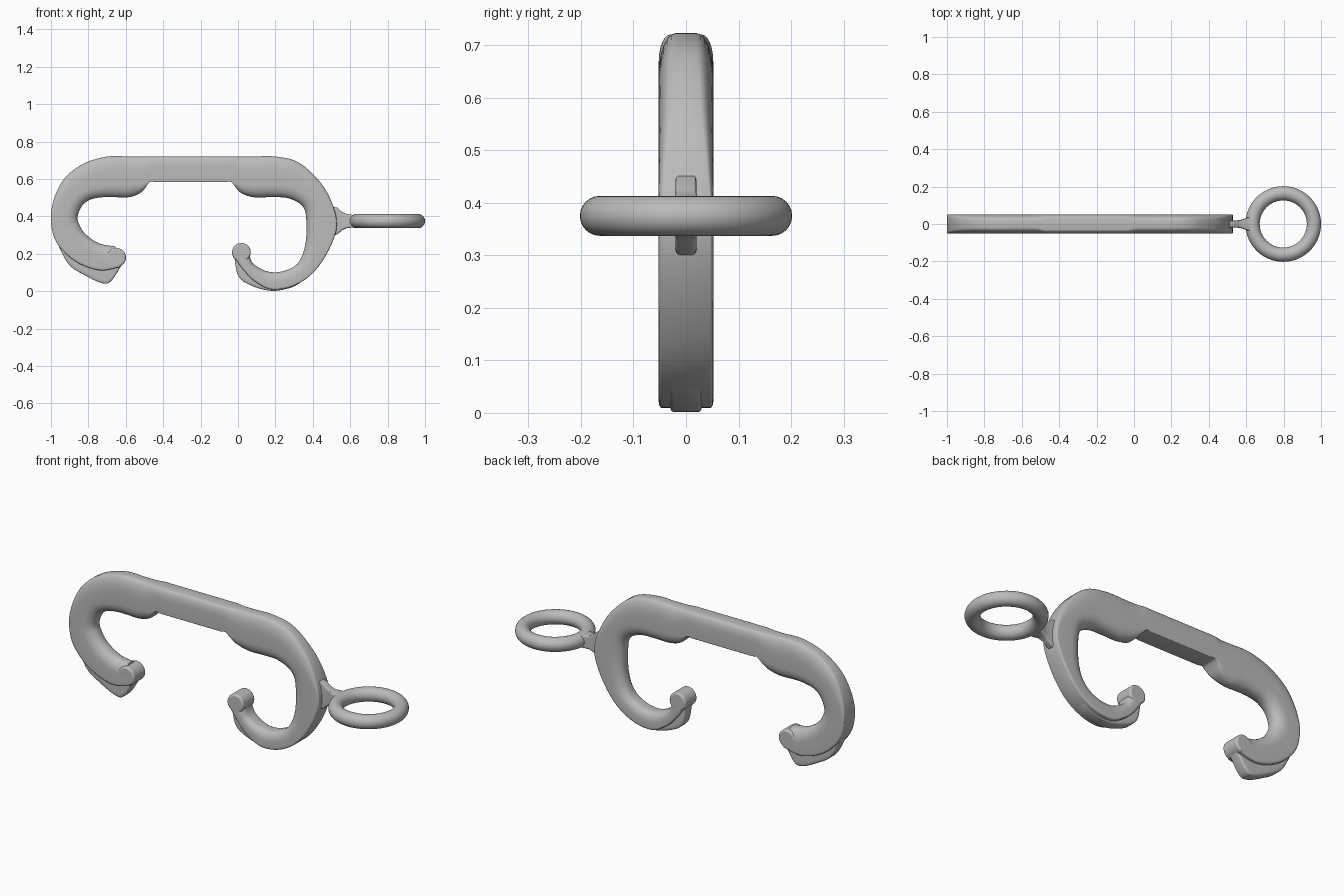
import bpy
import bmesh
import math
from mathutils import Vector

if "Cube" in bpy.data.objects:
    bpy.data.objects.remove(bpy.data.objects["Cube"], do_unlink=True)

HALF = 0.052  # half the depth of the body

grey = bpy.data.materials.new("plain grey")
grey.use_nodes = True
grey.diffuse_color = (0.5, 0.5, 0.5, 1)
grey.node_tree.nodes["Principled BSDF"].inputs["Base Color"].default_value = (0.5, 0.5, 0.5, 1)


def finish(obj, name, angle=40):
    obj.name = name
    obj.data.materials.clear()
    obj.data.materials.append(grey)
    bpy.ops.object.select_all(action="DESELECT")
    obj.select_set(True)
    bpy.context.view_layer.objects.active = obj
    bpy.ops.object.shade_smooth_by_angle(angle=math.radians(angle))
    return obj


def loft(name, rings):
    """Skin a list of equal rings of points and cap both ends."""
    bm = bmesh.new()
    rows = [[bm.verts.new(p) for p in ring] for ring in rings]
    n = len(rows[0])
    for a, b in zip(rows, rows[1:]):
        for i in range(n):
            j = (i + 1) % n
            bm.faces.new((a[i], a[j], b[j], b[i]))
    bm.faces.new(rows[0])
    bm.faces.new(rows[-1])
    bmesh.ops.recalc_face_normals(bm, faces=bm.faces)
    mesh = bpy.data.meshes.new(name)
    bm.to_mesh(mesh)
    bm.free()
    obj = bpy.data.objects.new(name, mesh)
    bpy.context.collection.objects.link(obj)
    return finish(obj, name)


def smooth(stations, steps=5):
    """Curve through the stations; each is outer x, z and inner x, z."""
    pts = [Vector(s) for s in stations]
    pts = [pts[0]] + pts + [pts[-1]]
    out = []
    for a, b, c, d in zip(pts, pts[1:], pts[2:], pts[3:]):
        for k in range(steps):
            t = k / steps
            out.append(b + (c - a) * (t / 2)
                       + (a * 2 - b * 5 + c * 4 - d) * (t * t / 2)
                       + (b * 3 - a - c * 3 + d) * (t ** 3 / 2))
    return out + [pts[-1]]


def section(station, half, r_out, r_in, n=7):
    """Rounded cross-section between an outer and an inner point."""
    outer = Vector((station[0], 0, station[1]))
    inner = Vector((station[2], 0, station[3]))
    span = inner - outer
    thick = span.length
    span.normalize()
    r_in = min(r_in, thick * 0.55)
    r_out = min(r_out, thick * 0.4)
    flat_out, flat_in = half - 0.4 * r_out, half - 0.7 * r_in
    side = []
    for k in range(n):
        a = math.pi / 2 * k / (n - 1)
        side.append((flat_out + (half - flat_out) * math.sin(a), r_out * (1 - math.cos(a))))
    for k in range(n):
        a = math.pi / 2 * k / (n - 1)
        side.append((flat_in + (half - flat_in) * math.cos(a), thick - r_in * (1 - math.sin(a))))
    loop = side + [(-y, d) for y, d in reversed(side)]
    return [outer + span * d + Vector((0, y, 0)) for y, d in loop]


def body_section(s):
    # Outer edge is round on top and squarer below; inner edge is round on the hooks
    u = min(max((s[1] - 0.4) / 0.26, 0), 1)
    v = min(max((0.585 - s[3]) / 0.08, 0.08), 1)
    return section(s, HALF, 0.015 + 0.065 * u, 0.065 * v)


def tip(name, x, z, radius):
    """Rounded crossbar at the end of a hook."""
    bpy.ops.mesh.primitive_cylinder_add(vertices=40, radius=radius, depth=HALF * 2,
                                        location=(x, 0, z), rotation=(math.pi / 2, 0, 0))
    obj = bpy.context.object
    bevel = obj.modifiers.new("soft rim", "BEVEL")
    bevel.width = 0.01
    bevel.segments = 3
    bevel.limit_method = "ANGLE"
    return finish(obj, name)


# Body: two hooks joined by the straight bar
left_hook = [
    (-.63, .13, -.655, .24), (-.74, .112, -.74, .255), (-.87, .16, -.815, .305),
    (-.97, .26, -.85, .36), (-1, .375, -.857, .4), (-.985, .49, -.835, .455),
    (-.93, .6, -.79, .49), (-.83, .68, -.72, .503), (-.7, .72, -.66, .503),
    (-.58, .72, -.58, .503), (-.515, .72, -.515, .53), (-.473, .72, -.473, .583),
    (-.44, .72, -.44, .583)]
right_hook = [
    (-.07, .72, -.07, .583), (-.035, .72, -.035, .583), (.01, .72, .01, .53),
    (.08, .72, .08, .503), (.2, .72, .18, .503), (.33, .685, .27, .497),
    (.46, .556, .345, .455), (.527, .385, .365, .38), (.5, .25, .36, .25),
    (.41, .107, .32, .15), (.3, .03, .24, .107), (.18, .01, .16, .105),
    (.09, .053, .09, .14), (.035, .107, .066, .175), (-.015, .175, .06, .22)]
loft("body", [body_section(s) for s in smooth(left_hook) + smooth(right_hook)])
tip("left_hook_tip", -.65, .18, .051)
tip("right_hook_tip", .018, .208, .05)

# Narrow fins under the hook ends
left_fin = [
    (-.985, .3, -.93, .33), (-.91, .15, -.86, .2), (-.82, .086, -.8, .17),
    (-.725, .043, -.73, .16), (-.675, .058, -.69, .17), (-.61, .16, -.65, .2)]
right_fin = [
    (-.02, .19, .02, .22), (0, .085, .04, .15), (.06, .035, .09, .1),
    (.18, .002, .18, .06), (.3, .026, .29, .08), (.38, .085, .35, .12)]
for name, fin in (("left_fin", left_fin), ("right_fin", right_fin)):
    loft(name, [section(s, .032, .02, .01) for s in smooth(fin)])

# Flared neck carrying the ring
RING_Z = .375
neck = []
for x, hy, hz in ((.5, .02, .078), (.53, .02, .072), (.555, .02, .05), (.58, .024, .038),
                  (.61, .036, .034), (.645, .036, .03)):
    neck.append(section((x, RING_Z + hz, x, RING_Z - hz), hy, .012, .012))
loft("ring_neck", neck)

# Flat-lying ring
bpy.ops.mesh.primitive_torus_add(major_radius=.164, minor_radius=.038, major_segments=64,
                                 minor_segments=24, location=(.798, 0, RING_Z))
finish(bpy.context.object, "ring")
